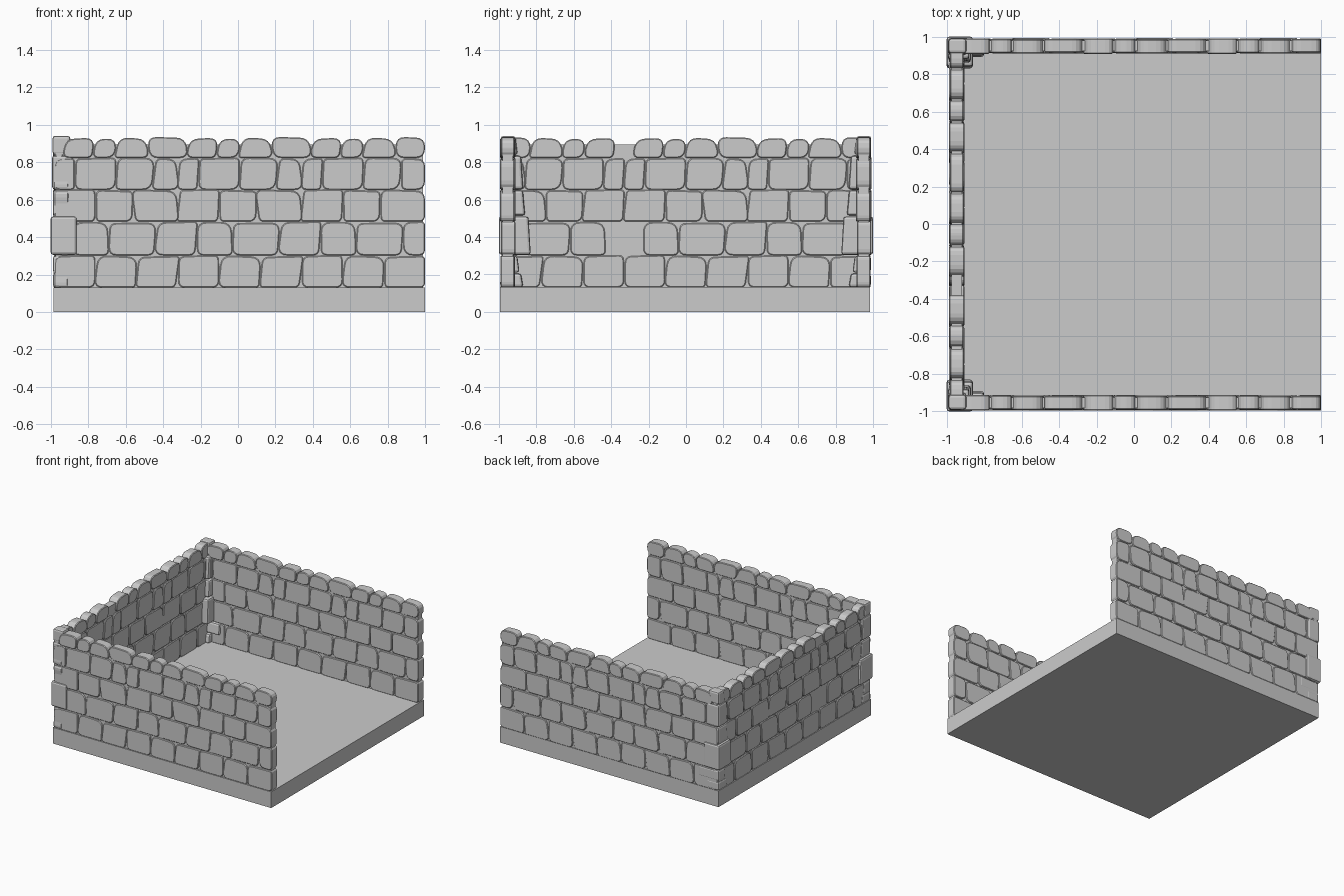
import bpy, bmesh, random
from mathutils import Vector, Matrix

if "Cube" in bpy.data.objects:
    bpy.data.objects.remove(bpy.data.objects["Cube"])

TILE = 0.66
# Each course: bottom z, top z, vertical joint offsets inside one repeating tile
COURSES = [
    (0.13, 0.30, [0.0, 0.22, 0.44]),
    (0.30, 0.48, [0.10, 0.29, 0.54]),
    (0.48, 0.65, [0.0, 0.22, 0.42]),
    (0.65, 0.82, [0.0, 0.11, 0.33, 0.53]),
    (0.82, 0.94, [0.05, 0.21, 0.33, 0.50]),
]


def make_object(name, bm):
    bmesh.ops.recalc_face_normals(bm, faces=bm.faces)
    me = bpy.data.meshes.new(name)
    bm.to_mesh(me)
    bm.free()
    ob = bpy.data.objects.new(name, me)
    bpy.context.collection.objects.link(ob)
    return ob


def add_box(bm, lo, hi):
    lo, hi = Vector(lo), Vector(hi)
    m = Matrix.Translation((lo + hi) / 2) @ Matrix.Diagonal((*(hi - lo), 1))
    return bmesh.ops.create_cube(bm, size=1, matrix=m)["verts"]


def rounded_outline(corners, radii, steps=4):
    """Round each corner of a quad with a short quadratic curve."""
    pts = []
    for i, c in enumerate(corners):
        a = (corners[i - 1] - c).normalized() * radii[i]
        b = (corners[(i + 1) % 4] - c).normalized() * radii[i]
        for k in range(steps + 1):
            t = k / steps
            pts.append(c + a * (1 - t) ** 2 + b * t ** 2)
    return pts


def add_stone(bm, quad, radii, d0, d1):
    """Rounded stone slab in the (u, z) plane, spanning depth d0..d1."""
    pts = rounded_outline(quad, radii)
    f = bm.faces.new([bm.verts.new((p.x, d0, p.y)) for p in pts])
    ext = bmesh.ops.extrude_face_region(bm, geom=[f])["geom"]
    bmesh.ops.translate(bm, verts=[v for v in ext if isinstance(v, bmesh.types.BMVert)],
                        vec=(0, d1 - d0, 0))


def tile_stones(start, mirrored, lo, hi):
    """Yield the stones of one tile; the pattern repeats for every tile."""
    rng = random.Random(11)
    for row, (z0, z1, offs) in enumerate(COURSES):
        for i, o in enumerate(offs):
            nxt = offs[i + 1] if i + 1 < len(offs) else offs[0] + TILE
            j = [rng.uniform(-0.012, 0.012) for _ in range(4)]
            r = [rng.uniform(0.02, 0.055) for _ in range(4)]
            d = rng.uniform(0, 0.007), rng.uniform(0, 0.007)
            if row == 4:
                r[2], r[3] = 0.05, 0.05
                j[2], j[3] = rng.uniform(-0.015, 0), rng.uniform(-0.015, 0)
            ua, ub = start + o, start + nxt
            if mirrored:
                ua, ub = 2 * start + TILE - ub, 2 * start + TILE - ua
            # wrap-around pieces are trimmed to the wall ends
            ua, ub = max(ua, lo), min(ub, hi)
            if ub - ua < 0.03:
                continue
            g = 0.002
            zb = z0 if row == 0 else z0 + g
            top = z1 - g
            side = 0.0 if ua <= lo or ub >= hi else 1.0
            quad = [Vector((ua + g + j[0] * side, zb)),
                    Vector((ub - g + j[1] * side, zb)),
                    Vector((ub - g - j[1] * side, top + (j[2] if row == 4 else j[2] * .5))),
                    Vector((ua + g - j[0] * side, top + (j[3] if row == 4 else j[3] * .5)))]
            lim = 0.45 * min(ub - ua, z1 - z0)
            yield quad, [min(x, lim) for x in r], d


def build_wall(name, lo, hi, matrix, mirror_tiles=()):
    bm = bmesh.new()
    for t in range(-1, 3):
        for quad, radii, d in tile_stones(lo + t * TILE, t in mirror_tiles, lo, hi):
            add_stone(bm, quad, radii, -0.042 + d[0], 0.042 - d[1])
    bm.transform(matrix)
    ob = make_object(name + "_stones", bm)
    bev = ob.modifiers.new("worn_edges", 'BEVEL')
    bev.width, bev.segments, bev.limit_method = 0.005, 1, 'ANGLE'
    bev.angle_limit = 0.9
    # Recessed mortar behind the joints
    bm = bmesh.new()
    add_box(bm, (lo + 0.01, -0.028, 0.12), (hi - 0.012, 0.028, 0.895))
    bm.transform(matrix)
    make_object(name + "_mortar", bm)


# Floor slab
bm = bmesh.new()
add_box(bm, (-0.985, -0.995, 0), (0.998, 0.985, 0.132))
make_object("floor_slab", bm)

# Three walls, open on the +x side
build_wall("front_wall", -0.98, 1.0, Matrix.Translation((0, -0.953, 0)))
build_wall("back_wall", -0.98, 1.0, Matrix.Translation((0, 0.95, 0)))
build_wall("left_wall", -0.99, 0.985,
           Matrix.Translation((-0.946, 0, 0)) @ Matrix.Rotation(1.5707963, 4, 'Z'), (0,))

# Corner quoins: z range, inner reach along x, inner reach along y, outward bulge
QUOINS = [
    (0.132, 0.205, -0.875, 0.87, 0.0),
    (0.21, 0.30, -0.80, 0.89, 0.0),
    (0.305, 0.51, -0.86, 0.83, 0.012),
    (0.515, 0.65, -0.87, 0.86, 0.0),
    (0.655, 0.835, -0.88, 0.87, 0.004),
    (0.84, 0.94, -0.895, 0.90, 0.002),
]
for name, s in (("front_corner", -1), ("back_corner", 1)):
    bm = bmesh.new()
    for z0, z1, x1, y1, out in QUOINS:
        ya, yb = sorted((s * y1, s * (0.988 + out)))
        vs = add_box(bm, (-0.988 - out, ya, z0), (x1, yb, z1))
        # Taper the upper inner corner slightly
        for v in vs:
            if v.co.z > z1 - 0.01 and abs(v.co.y) < abs(y1) + 0.01:
                v.co.y += s * 0.012
    ob = make_object(name + "_quoins", bm)
    bev = ob.modifiers.new("worn_edges", 'BEVEL')
    bev.width, bev.segments = 0.014, 2
